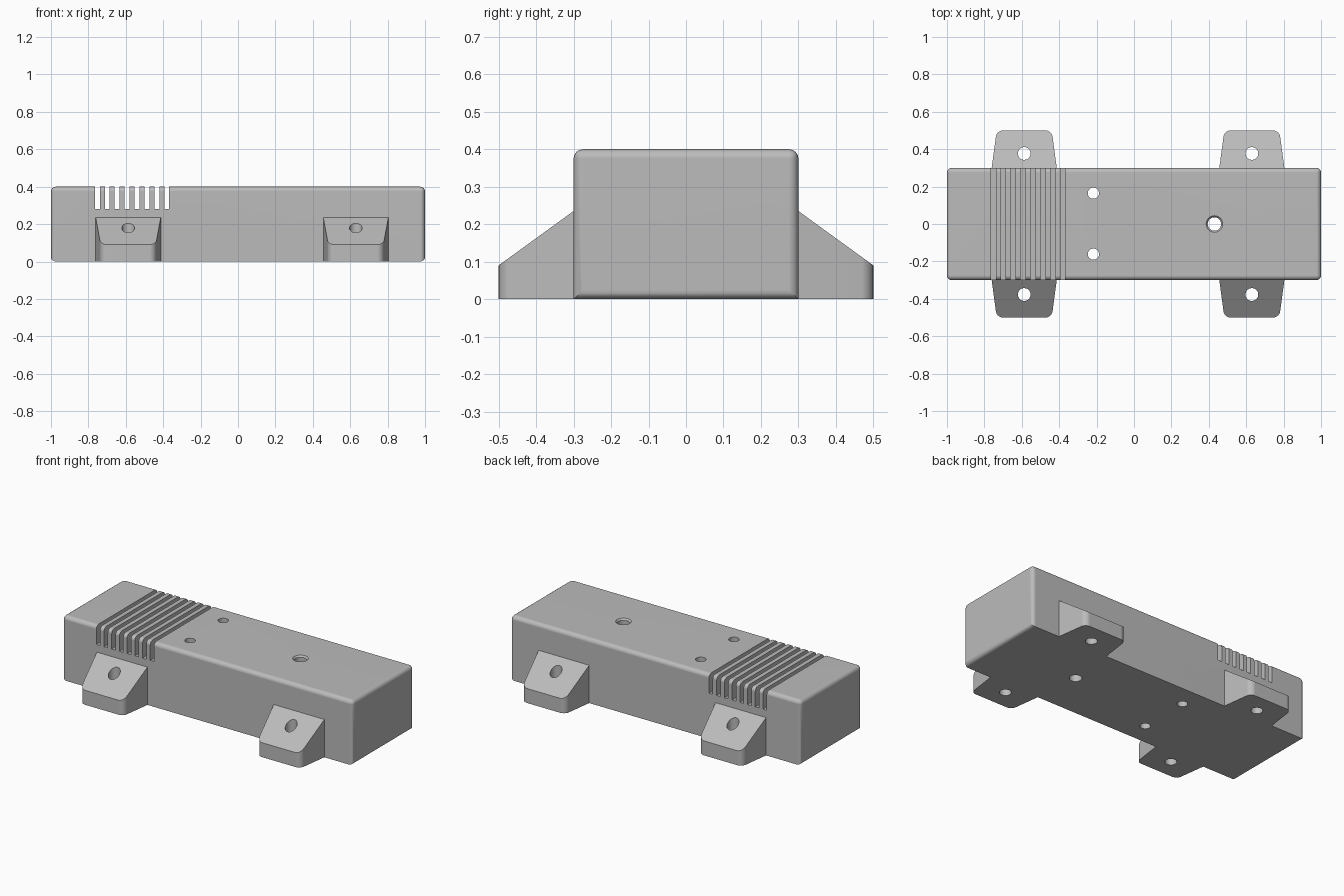
import bpy
import bmesh
import math
from mathutils import Vector

default = bpy.data.objects.get("Cube")
if default:
    bpy.data.objects.remove(default)

# Single plastic material
grey = bpy.data.materials.new("grey plastic")
grey.use_nodes = True
COLOUR = (0.5, 0.5, 0.5, 1)
grey.diffuse_color = COLOUR
grey.node_tree.nodes["Principled BSDF"].inputs["Base Color"].default_value = COLOUR


def make_object(name, bm):
    bmesh.ops.recalc_face_normals(bm, faces=bm.faces)
    mesh = bpy.data.meshes.new(name)
    bm.to_mesh(mesh)
    bm.free()
    obj = bpy.data.objects.new(name, mesh)
    bpy.context.collection.objects.link(obj)
    mesh.materials.append(grey)
    return obj


def add_box(bm, low, high):
    low, high = Vector(low), Vector(high)
    verts = bmesh.ops.create_cube(bm, size=1)["verts"]
    for v in verts:
        v.co = (low + high) / 2 + v.co * (high - low)


def add_cylinder(bm, x, y, z0, z1, r0, r1=None):
    verts = bmesh.ops.create_cone(
        bm, cap_ends=True, segments=32, radius1=r0,
        radius2=r0 if r1 is None else r1, depth=z1 - z0)["verts"]
    bmesh.ops.translate(bm, verts=verts, vec=(x, y, (z0 + z1) / 2))


def activate(obj):
    bpy.ops.object.select_all(action="DESELECT")
    obj.select_set(True)
    bpy.context.view_layer.objects.active = obj


def cut(obj, bm):
    cutter = make_object("cutter", bm)
    cutter.hide_render = True
    mod = obj.modifiers.new("cut", "BOOLEAN")
    mod.operation = "DIFFERENCE"
    mod.solver = "EXACT"
    mod.object = cutter
    activate(obj)
    bpy.ops.object.modifier_apply(modifier=mod.name)
    bpy.data.objects.remove(cutter)


def finish(obj):
    activate(obj)
    bpy.ops.object.shade_smooth_by_angle(angle=math.radians(30))
    mod = obj.modifiers.new("flat face normals", "WEIGHTED_NORMAL")
    mod.keep_sharp = True


# Case: rounded block, crisp along the two long bottom edges
bm = bmesh.new()
add_box(bm, (-1, -0.3, 0), (1, 0.3, 0.4))
rounded = [e for e in bm.edges
           if not (all(v.co.z < 0.01 for v in e.verts)
                   and abs(e.verts[0].co.x - e.verts[1].co.x) > 1)]
bmesh.ops.bevel(bm, geom=rounded, offset=0.025, segments=4,
                profile=0.5, affect="EDGES")
case = make_object("case", bm)

# Vent slots across the top
bm = bmesh.new()
for i in range(8):
    x = -0.765 + i * 0.053
    add_box(bm, (x, -0.4, 0.282), (x + 0.026, 0.4, 0.5))
cut(case, bm)

# Screw holes and the chamfered cable hole
bm = bmesh.new()
for y in (-0.161, 0.165):
    add_cylinder(bm, -0.217, y, -0.1, 0.5, 0.03)
add_cylinder(bm, 0.43, 0, -0.1, 0.5, 0.036)
cut(case, bm)
bm = bmesh.new()
add_cylinder(bm, 0.43, 0, 0.388, 0.402, 0.034, 0.046)
cut(case, bm)
finish(case)


# Mounting tabs: tapered wedges with a vertical screw hole
def mounting_tab(name, x, side):
    bm = bmesh.new()
    outline = [(-0.174, 0.3), (0.174, 0.3), (0.147, 0.5), (-0.147, 0.5)]
    base = bm.faces.new([bm.verts.new((x + px, side * py, 0)) for px, py in outline])
    top = bmesh.ops.extrude_face_region(bm, geom=[base])["geom"]
    for v in top:
        if isinstance(v, bmesh.types.BMVert):
            v.co.z = 0.235
    corners = [e for e in bm.edges
               if all(abs(v.co.y) > 0.49 for v in e.verts)
               and abs(e.verts[0].co.z - e.verts[1].co.z) > 0.1]
    bmesh.ops.bevel(bm, geom=corners, offset=0.032, segments=5,
                    profile=0.5, affect="EDGES")
    # The top slopes down away from the case
    for v in bm.verts:
        if v.co.z > 0.1:
            v.co.z = 0.235 - (abs(v.co.y) - 0.3) * 0.725
    tab = make_object(name, bm)
    hole = bmesh.new()
    add_cylinder(hole, x, side * 0.377, -0.1, 0.4, 0.034)
    cut(tab, hole)
    finish(tab)


for end, x in (("right", -0.587), ("left", 0.63)):
    for place, side in (("front", -1), ("back", 1)):
        mounting_tab(f"{place}_{end}_mounting_tab", x, side)
